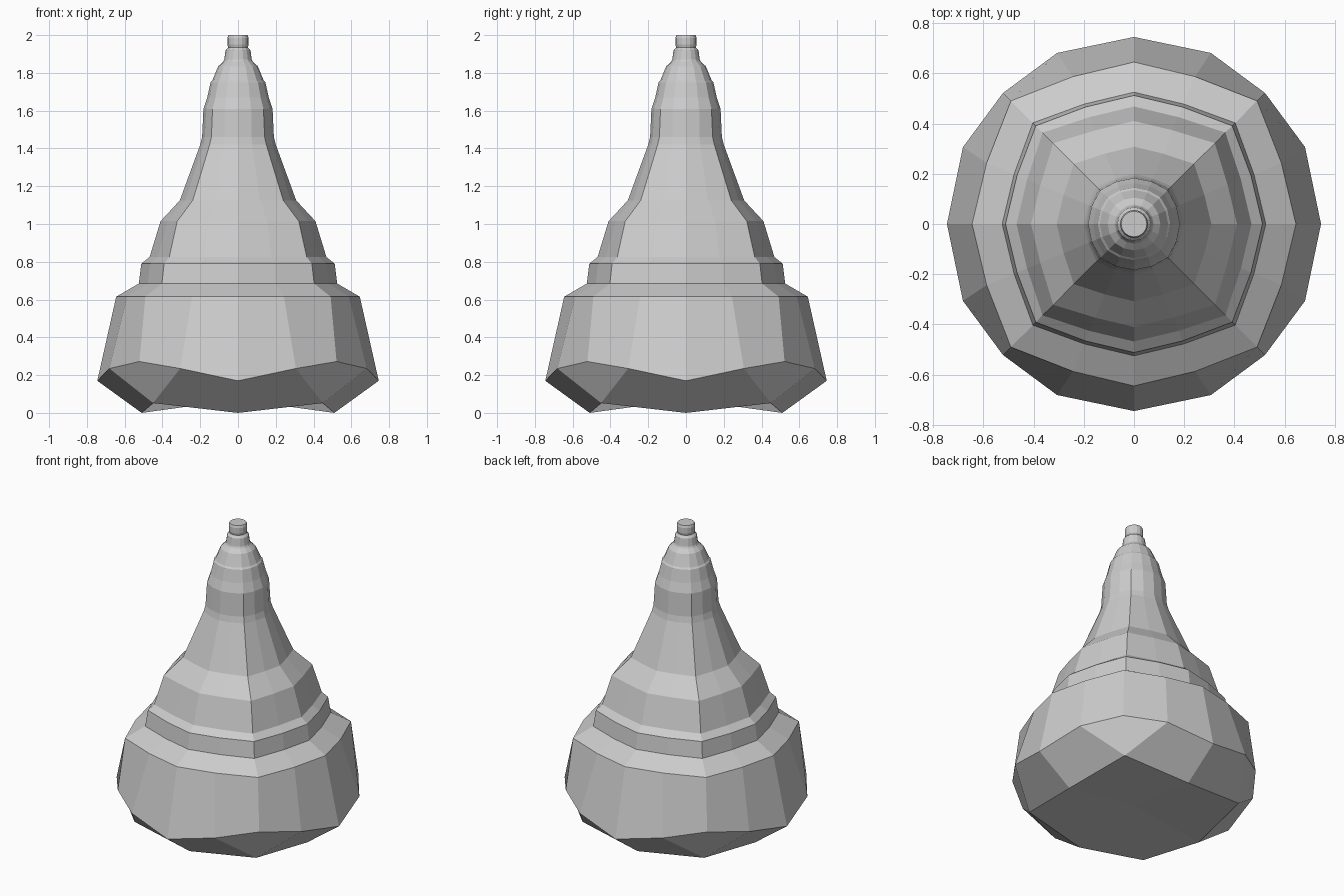
import bpy, bmesh, math

if "Cube" in bpy.data.objects:
    bpy.data.objects.remove(bpy.data.objects["Cube"])

# Profile of the body: height, radius on the axes, corner radius ratio
PROFILE = [
    (0.615, 0.645, 1.075), (0.685, 0.525, 1.085), (0.79, 0.512, 1.08),
    (0.825, 0.468, 1.10), (1.015, 0.41, 1.11), (1.125, 0.308, 1.10),
    (1.42, 0.20, 1.06), (1.46, 0.19, 1.05), (1.61, 0.183, 1.04),
    (1.67, 0.163, 1.04), (1.75, 0.145, 1.03), (1.76, 0.136, 1.03),
    (1.835, 0.105, 1.02), (1.86, 0.078, 1.01), (1.87, 0.073, 1.0),
    (1.92, 0.066, 1.0), (1.935, 0.052, 1.0), (1.95, 0.056, 1.0),
    (1.985, 0.056, 1.0), (2.0, 0.051, 1.0),
]

bm = bmesh.new()


def ring(axis, mid, corner):
    """16 vertices; each argument is (radius, height) for that kind of vertex."""
    verts = []
    for q in range(4):
        for deg, (r, z) in ((0, axis), (22.5, mid), (45, corner), (67.5, mid)):
            if deg == 22.5:
                deg = 22.5 + (1.7 if z < 0.3 else 0)
            elif deg == 67.5:
                deg = 67.5 - (1.7 if z < 0.3 else 0)
            a = math.radians(deg + 90 * q)
            verts.append(bm.verts.new((r * math.cos(a), r * math.sin(a), z)))
    return verts


# Wavy widest ring, then the stacked body rings
belt = ring((0.745, 0.17), (0.747, 0.235), (0.738, 0.272))
prev = belt
for z, r, k in PROFILE:
    cur = ring((r, z), (r * (0.985 if k > 1.05 else 1.0), z), (r * k, z))
    for i in range(16):
        j = (i + 1) % 16
        bm.faces.new((prev[i], prev[j], cur[j], cur[i]))
    prev = cur
bm.faces.new(prev)

# Faceted underside: axis and corner points around a raised centre
center = bm.verts.new((0, 0, 0.07))
base = []
for i in range(8):
    a = math.radians(45 * i)
    r, z = ((0.51, 0.0), (0.635, 0.052))[i % 2]
    base.append(bm.verts.new((r * math.cos(a), r * math.sin(a), z)))
for q in range(4):
    s, b = 4 * q, 2 * q
    ax, co, nx = base[b], base[b + 1], base[(b + 2) % 8]
    bm.faces.new((belt[s], ax, co, belt[s + 1]))
    bm.faces.new((belt[s + 1], co, belt[s + 3], belt[s + 2]))
    bm.faces.new((belt[s + 3], co, nx, belt[(s + 4) % 16]))
    bm.faces.new((center, nx, co, ax))

bmesh.ops.recalc_face_normals(bm, faces=bm.faces[:])
mesh = bpy.data.meshes.new("stepped_cone_body")
bm.to_mesh(mesh)
bm.free()
obj = bpy.data.objects.new("stepped_cone_body", mesh)
bpy.context.collection.objects.link(obj)
